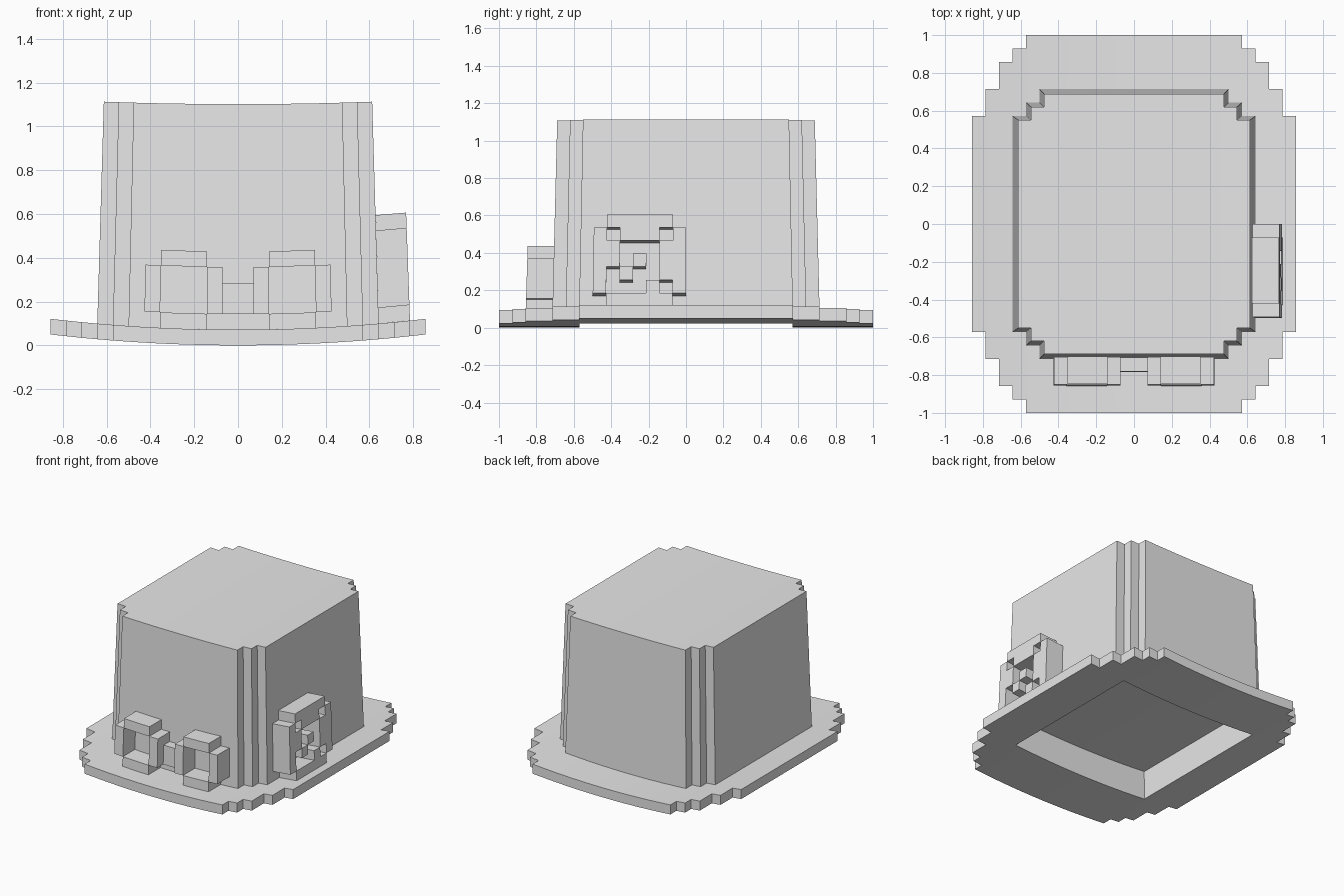
import bpy, bmesh, math
from mathutils import Vector

cube = bpy.data.objects.get("Cube")
if cube:
    bpy.data.objects.remove(cube, do_unlink=True)

U = 1 / 14  # one block of the stepped grid

grey = bpy.data.materials.new("plain_grey")
grey.use_nodes = True
grey.diffuse_color = (0.8, 0.8, 0.8, 1)
grey.node_tree.nodes["Principled BSDF"].inputs["Base Color"].default_value = (0.8, 0.8, 0.8, 1)


def warp(co):
    """Narrow the hat towards the top and curl its sides upward."""
    x, y, z = co * U
    rise = max(0, z - U)
    curl = 0.05 * (x / 0.857) ** 2 * (1 - 0.5 * z * z)
    return Vector((x * (1 - 0.045 * rise), y * (1 - 0.035 * rise), z + curl))


def solid(name, faces, depth, slices=True):
    """Extrude flat faces (block units) along depth, slice across x, then warp."""
    bm = bmesh.new()
    verts = {}
    for face in faces:
        bm.faces.new([verts.get(p) or verts.setdefault(p, bm.verts.new(p)) for p in face])
    bmesh.ops.extrude_face_region(bm, geom=bm.faces[:], use_keep_orig=True)
    bm.verts.ensure_lookup_table()
    for v in bm.verts[len(verts):]:
        v.co += Vector(depth)
    bmesh.ops.recalc_face_normals(bm, faces=bm.faces[:])
    if slices:
        for i in range(-12, 12):
            bmesh.ops.bisect_plane(bm, geom=bm.verts[:] + bm.edges[:] + bm.faces[:],
                                   plane_co=(i + 0.5, 0, 0), plane_no=(1, 0, 0))
    for v in bm.verts:
        v.co = warp(v.co)
    mesh = bpy.data.meshes.new(name)
    bm.to_mesh(mesh)
    bm.free()
    mesh.materials.append(grey)
    obj = bpy.data.objects.new(name, mesh)
    bpy.context.collection.objects.link(obj)
    return obj


def stepped(steps, z):
    """Closed outline with staircase corners, from one quarter's half sizes."""
    quarter = []
    for i, (x, y) in enumerate(steps):
        if i:
            quarter.append((steps[i - 1][0], y))
        quarter.append((x, y))
    half = quarter + [(x, -y) for x, y in reversed(quarter)]
    ring = half + [(-x, -y) for x, y in half]
    return [tuple((x, y, z) for x, y in ring)]


def cells(rows, place):
    """One square face for every # in the pattern, bottom row at zero."""
    faces = []
    for j, row in enumerate(reversed(rows)):
        for i, c in enumerate(row):
            if c == "#":
                corners = ((i, j), (i + 1, j), (i + 1, j + 1), (i, j + 1))
                faces.append(tuple(place(a, b) for a, b in corners))
    return faces


# Brim and crown
brim = solid("brim", stepped([(8, 14), (9, 13), (10, 12), (11, 10), (12, 8)], 0), (0, 0, 1))
crown = solid("crown", stepped([(7, 10), (8, 9), (9, 8)], 1), (0, 0, 14.43))

# Head opening cut into the underside
opening = solid("opening_cutter", stepped([(8, 8)], -2), (0, 0, 5))
opening.hide_render = True
for part in (brim, crown):
    cut = part.modifiers.new("opening", "BOOLEAN")
    cut.operation = "DIFFERENCE"
    cut.solver = "EXACT"
    cut.object = opening
    bpy.context.view_layer.objects.active = part
    bpy.ops.object.modifier_apply(modifier="opening")
bpy.data.objects.remove(opening, do_unlink=True)

# Goggles on the front
frame = [".###.",
         "#...#",
         "#...#",
         "#...#",
         ".###."]
for name, x0 in (("left_goggle_frame", 1), ("right_goggle_frame", -6)):
    solid(name, cells(frame, lambda a, b: (x0 + a, -12, 1 + b)), (0, 2, 0), False)
solid("goggle_bridge", cells(["##", "##"], lambda a, b: (a - 1, -11, 2 + b)), (0, 1, 0), False)

# Open round dial on the left side
dial = [".#####.",
        "#.###.#",
        "##...##",
        "##.#.##",
        "#.#..##",
        "#...#.#",
        ".#####."]
solid("side_dial", cells(dial, lambda a, b: (11, a - 7, 1 + b)), (-2, 0, 0), False)

# Smooth only the gentle curl of brim and crown
bpy.ops.object.select_all(action="DESELECT")
for part in (brim, crown):
    part.select_set(True)
bpy.context.view_layer.objects.active = crown
bpy.ops.object.shade_smooth_by_angle(angle=math.radians(20))
